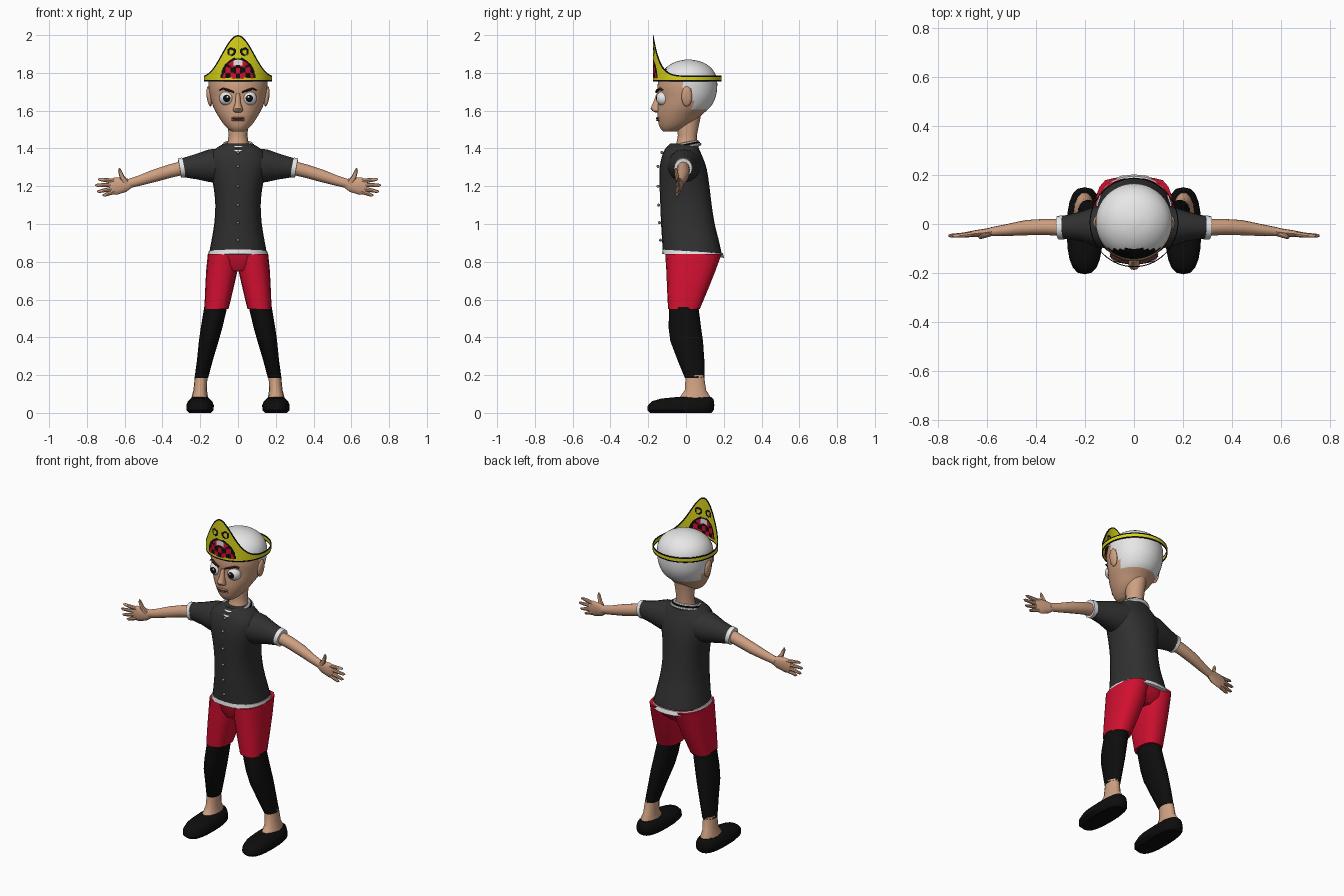
import bpy, bmesh, math
from mathutils import Vector, Matrix

if "Cube" in bpy.data.objects:
    bpy.data.objects.remove(bpy.data.objects["Cube"])

def material(name, r, g, b):
    m = bpy.data.materials.new(name)
    m.diffuse_color = (r, g, b, 1)
    m.use_nodes = True
    m.node_tree.nodes["Principled BSDF"].inputs["Base Color"].default_value = m.diffuse_color
    return m

SKIN = material("skin", 0.62, 0.35, 0.22)
WHITE = material("white", 0.80, 0.80, 0.80)
BLACK = material("black", 0.004, 0.004, 0.004)
SHIRT = material("charcoal", 0.030, 0.030, 0.031)
RED = material("red", 0.65, 0.005, 0.03)
YELLOW = material("yellow", 0.70, 0.66, 0.01)
BROWN = material("brown", 0.05, 0.015, 0.01)
LIP = material("lip", 0.42, 0.20, 0.13)
GREY = material("grey", 0.30, 0.30, 0.30)

def finish(name, bm, mats, mirror=False, angle=40, rule=None):
    """Turn a bmesh into a named object; rule(centre) picks the material index."""
    bmesh.ops.recalc_face_normals(bm, faces=bm.faces)
    for f in bm.faces:
        f.smooth = True
        if rule:
            f.material_index = rule(f.calc_center_median())
    me = bpy.data.meshes.new(name)
    bm.to_mesh(me)
    bm.free()
    me.set_sharp_from_angle(angle=math.radians(angle))
    for m in mats:
        me.materials.append(m)
    ob = bpy.data.objects.new(name, me)
    bpy.context.collection.objects.link(ob)
    if mirror:
        ob.modifiers.new("mirror", 'MIRROR').use_mirror_merge = False
    return ob

def refine(secs, sub):
    """Catmull-Rom interpolation of section tuples."""
    out = []
    for i in range(len(secs) - 1):
        p0, p1, p2, p3 = (secs[max(0, min(len(secs) - 1, i + k))] for k in (-1, 0, 1, 2))
        for j in range(sub):
            t = j / sub
            out.append(tuple(0.5 * (2 * b + (c - a) * t + (2 * a - 5 * b + 4 * c - d) * t * t
                       + (3 * b - a - 3 * c + d) * t ** 3) for a, b, c, d in zip(p0, p1, p2, p3)))
    return out + [secs[-1]]

def loft(name, rings, mats, **kw):
    bm = bmesh.new()
    vs = [[bm.verts.new(p) for p in r] for r in rings]
    n = len(vs[0])
    for a, b in zip(vs, vs[1:]):
        for i in range(n):
            bm.faces.new((a[i], a[(i + 1) % n], b[(i + 1) % n], b[i]))
    bm.faces.new(vs[0])
    bm.faces.new(vs[-1])
    return finish(name, bm, mats, **kw)

def unit(n, power):
    out = []
    for i in range(n):
        c, s = math.cos(math.tau * i / n), math.sin(math.tau * i / n)
        out.append((math.copysign(abs(c) ** (2 / power), c), math.copysign(abs(s) ** (2 / power), s)))
    return out

def stack(name, secs, mats, n=20, power=2, sub=1, tilt=0, **kw):
    """Level sections: (z, centre x, half width, front y, back y)."""
    rings = []
    for z, cx, rx, yf, yb in refine(secs, sub):
        ring = []
        for c, s in unit(n, power):
            y = (yf + yb) / 2 + (yb - yf) / 2 * s
            ring.append((cx + rx * c, y, z + tilt * y))
        rings.append(ring)
    return loft(name, rings, mats, **kw)

def tube(name, secs, mats, n=10, **kw):
    """Sections across a path: (x, y, z, depth radius, height radius)."""
    pts = [Vector(s[:3]) for s in secs]
    rings = []
    for i, s in enumerate(secs):
        t = (pts[min(i + 1, len(pts) - 1)] - pts[max(i - 1, 0)]).normalized()
        v = t.cross(Vector((0, 1, 0))).normalized()
        u = v.cross(t)
        rings.append([pts[i] + u * s[3] * c + v * s[4] * d for c, d in unit(n, 2)])
    return loft(name, rings, mats, **kw)

def ball(name, centres, size, mats, rot=0, seg=16, **kw):
    bm = bmesh.new()
    for c in centres:
        m = Matrix.Translation(c) @ Matrix.Rotation(rot, 4, 'Y') @ Matrix.Diagonal((*size, 1)) \
            @ Matrix.Rotation(math.pi / 2, 4, 'X')
        bmesh.ops.create_uvsphere(bm, u_segments=seg, v_segments=seg, radius=1, matrix=m)
    return finish(name, bm, mats, **kw)

# Shoes, feet and leggings
stack("shoe", [(0, .201, .058, -.19, .135), (.015, .201, .072, -.205, .147), (.04, .201, .073, -.202, .15),
      (.062, .201, .064, -.18, .148), (.076, .201, .05, -.13, .143), (.083, .201, .04, -.06, .135)],
      [BLACK], power=2.6, mirror=True)
stack("foot", [(.06, .202, .048, -.06, .132), (.09, .202, .042, -.03, .128), (.12, .20, .036, -.008, .108),
      (.2, .195, .033, -.003, .096)], [SKIN], n=14, mirror=True)
stack("legging", [(.185, .194, .036, -.006, .098), (.28, .175, .042, -.045, .097), (.38, .155, .052, -.083, .09),
      (.45, .14, .057, -.092, .08), (.56, .118, .061, -.09, .066)], [BLACK], n=16, mirror=True)

# Shorts
stack("shorts_leg", [(.55, .114, .064, -.095, .073), (.65, .1, .074, -.1, .115), (.75, .086, .083, -.104, .155),
      (.84, .08, .08, -.11, .188)], [RED], n=16, power=2.5, mirror=True)
stack("shorts_seat", [(.75, 0, .06, -.08, .12), (.79, 0, .14, -.1, .165), (.85, 0, .155, -.112, .188)],
      [RED], power=2.5)

# Shirt
stack("shirt_body", [(.84, 0, .154, -.122, .19), (.92, 0, .139, -.127, .172), (1.0, 0, .126, -.132, .152),
      (1.1, 0, .12, -.136, .136), (1.2, 0, .13, -.14, .124), (1.29, 0, .15, -.14, .11),
      (1.35, 0, .152, -.13, .09), (1.395, 0, .125, -.112, .07), (1.425, 0, .075, -.085, .06)],
      [SHIRT], n=24, power=2.3, sub=2)
stack("shirt_hem", [(.833, 0, .161, -.127, .202), (.857, 0, .156, -.124, .195)], [WHITE], n=24, power=2.3, tilt=-.06)
tube("sleeve", [(.08, -.01, 1.31, .095, .09), (.15, -.01, 1.308, .083, .087), (.22, -.01, 1.303, .06, .067),
     (.295, -.014, 1.298, .045, .05)], [SHIRT], n=16, mirror=True)
tube("sleeve_trim", [(.287, -.014, 1.3, .049, .053), (.31, -.015, 1.296, .048, .052)], [WHITE], n=16, mirror=True)

# Collar: two light bands around a dark gap, lower at the front
for nm, mat, r, z in (("collar_outer", WHITE, .086, 1.407), ("collar_gap", BLACK, .079, 1.416), ("collar_inner", WHITE, .072, 1.425)):
    rings = []
    bm = bmesh.new()
    grid = []
    for i in range(32):
        a = math.tau * i / 32
        row = []
        for j in range(8):
            b = math.tau * j / 8
            k = r + .009 * math.cos(b)
            y = -.018 + k * 1.05 * math.sin(a)
            row.append(bm.verts.new((k * math.cos(a), y, z + .009 * math.sin(b) + .2 * y)))
        grid.append(row)
    for i in range(32):
        for j in range(8):
            p, q = grid[i], grid[(i + 1) % 32]
            bm.faces.new((p[j], q[j], q[(j + 1) % 8], p[(j + 1) % 8]))
    finish(nm, bm, [mat])

ball("buttons", [(0, y, z) for y, z in ((-.135, .915), (-.141, 1.007), (-.145, 1.1), (-.148, 1.2),
     (-.148, 1.305), (-.128, 1.378))], (.008, .008, .008), [GREY], seg=8)

# Arms and hands
tube("arm", [(.28, -.015, 1.30, .034, .037), (.36, -.012, 1.28, .033, .035), (.44, -.015, 1.256, .031, .033),
     (.52, -.025, 1.23, .024, .027), (.585, -.032, 1.212, .018, .024)], [SKIN], n=12, mirror=True)
tube("palm", [(.565, -.03, 1.216, .017, .022), (.60, -.035, 1.207, .017, .038), (.65, -.04, 1.2, .014, .046),
     (.68, -.042, 1.196, .01, .038)], [SKIN], n=12, mirror=True)
for i, (z0, x1, z1) in enumerate(((1.228, .742, 1.236), (1.208, .757, 1.205), (1.188, .747, 1.172), (1.17, .718, 1.152))):
    x0 = .655
    tube("finger_%d" % (i + 1), [(x0, -.04, z0, .011, .012), ((x0 + x1) / 2, -.046, (z0 + z1) / 2, .01, .011),
         (x1 - .01, -.048, z1, .008, .008), (x1, -.047, z1, .003, .003)], [SKIN], n=8, mirror=True)
tube("thumb", [(.59, -.04, 1.215, .012, .016), (.615, -.048, 1.25, .011, .013), (.626, -.053, 1.283, .009, .009),
     (.628, -.054, 1.297, .003, .003)], [SKIN], n=8, mirror=True)

# Neck and head, with the hair as a coloured region
stack("neck", [(1.39, 0, .066, -.07, .062), (1.43, 0, .055, -.05, .06), (1.47, 0, .05, -.043, .058),
      (1.57, 0, .058, -.06, .078)], [SKIN], n=16)

def hair(c):
    if c.z > 1.775:
        return 2 if c.y < -.1 else 1
    return 1 if (c.y > .035 and c.z > 1.61) or (c.y > -.02 and c.z > 1.725) else 0

stack("head", [(1.49, 0, .034, -.122, -.05), (1.51, 0, .06, -.138, 0), (1.54, 0, .085, -.147, .045),
      (1.58, 0, .11, -.152, .085), (1.62, 0, .131, -.151, .13), (1.67, 0, .147, -.148, .156),
      (1.72, 0, .155, -.152, .165), (1.77, 0, .155, -.143, .163), (1.81, 0, .139, -.122, .146),
      (1.84, 0, .108, -.09, .117), (1.86, 0, .068, -.05, .077), (1.87, 0, .02, -.005, .03)],
      [SKIN, WHITE, BLACK], n=40, sub=3, rule=hair)

# Face
stack("nose", [(1.59, 0, .014, -.16, -.13), (1.598, 0, .026, -.178, -.13), (1.612, 0, .025, -.188, -.13),
      (1.64, 0, .015, -.175, -.13), (1.69, 0, .011, -.156, -.13)], [SKIN], n=12)
ball("lips", [(0, -.147, 1.562), (0, -.146, 1.55)], (.036, .012, .006), [LIP])
ball("mouth_line", [(0, -.152, 1.556)], (.036, .007, .002), [BROWN])
ball("eye", [(.06, -.119, 1.665)], (.039, .039, .039), [WHITE, BLACK], seg=24, mirror=True,
     rule=lambda c: 1 if c.y < -.119 - .039 * .86 else 0)
ball("eye_glint", [(.056, -.157, 1.672)], (.006, .003, .006), [WHITE], seg=8, mirror=True)
tube("brow", [(.022, -.157, 1.698, .007, .004), (.05, -.152, 1.708, .008, .006), (.078, -.138, 1.717, .008, .005),
     (.096, -.126, 1.709, .007, .003)], [BROWN], n=8, mirror=True)
ball("ear", [(.152, .004, 1.675)], (.014, .028, .054), [SKIN], rot=.12, mirror=True)

# Paper-like crown: an open ring rising to a peak at the front
def crown_rule(x, y, z, top, slope):
    edge = .007 * math.sqrt(1 + slope * slope)
    if z < 1.755 + .007 or z > top - edge:
        return 1
    if y < 0:
        r = (x / .09) ** 2 + ((z - 1.775) / .105) ** 2
        if z > 1.772 and r < 1:                      # checked dome ornament
            if r > .78:
                return 1
            if abs(x) < .022 and z > 1.842:
                return 3
            return 1 if (math.floor(x / .026 + .5) + math.floor(z / .03)) % 2 and z < 1.842 else 2
        if abs(math.hypot(abs(x) - .034, z - 1.912) - .018) < .005:   # curls
            return 1
    return 0

def crown_top(a):
    return 1.785 + .215 * math.exp(-(a / math.radians(36)) ** 2)

bm = bmesh.new()
COLS, ROWS = 200, 34
grid = []
for i in range(COLS):
    a = math.tau * i / COLS - math.pi
    top = crown_top(a)
    slope = (crown_top(a + .01) - crown_top(a - .01)) / .02 / .18
    edge = .007 * math.sqrt(1 + slope * slope)
    zs = [1.755] + [1.762 + (top - edge - 1.762) * j / (ROWS - 2) for j in range(ROWS - 1)] + [top]
    grid.append([bm.verts.new((.179 * math.sin(a), .006 - .18 * math.cos(a), z)) for z in zs])
for i in range(COLS):
    p, q = grid[i], grid[(i + 1) % COLS]
    am = math.tau * (i + .5) / COLS - math.pi
    slope = (crown_top(am + .01) - crown_top(am - .01)) / .02 / .18
    for j in range(ROWS):
        f = bm.faces.new((p[j], q[j], q[j + 1], p[j + 1]))
        c = f.calc_center_median()
        f.material_index = 1 if j in (0, ROWS - 1) else crown_rule(c.x, c.y, c.z, 9, slope)
crown = finish("paper_crown", bm, [YELLOW, BLACK, RED, WHITE])
sol = crown.modifiers.new("thickness", 'SOLIDIFY')
sol.thickness = .004
sol.offset = 0
